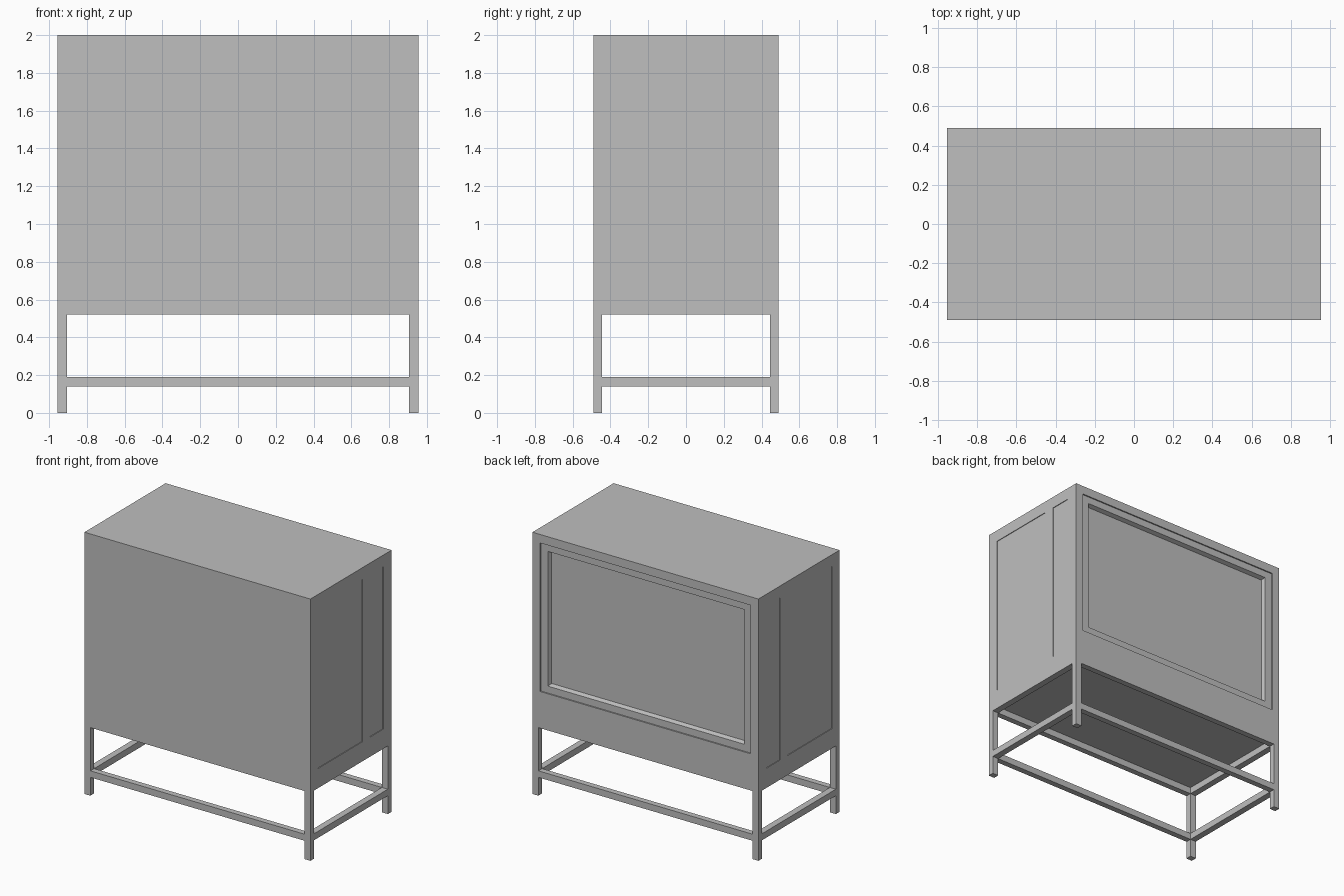
import bpy
import bmesh
from mathutils import Vector

if "Cube" in bpy.data.objects:
    bpy.data.objects.remove(bpy.data.objects["Cube"], do_unlink=True)

GREY = (0.52, 0.52, 0.52, 1.0)
mat = bpy.data.materials.new("plain grey")
mat.use_nodes = True
mat.diffuse_color = GREY
mat.node_tree.nodes["Principled BSDF"].inputs["Base Color"].default_value = GREY

W, D, H = 0.955, 0.49, 2.0      # half width, half depth, height
LEG_X, LEG_Y = 0.05, 0.045      # leg thickness
RAIL_LOW, FLOOR = 0.52, 0.57    # underside of top rails, cabinet floor


def box(name, low, high, taper=0.0):
    """Box between two corners; taper narrows its -y end."""
    low, high = Vector(low), Vector(high)
    mid, size = (low + high) / 2, high - low
    bm = bmesh.new()
    bmesh.ops.create_cube(bm, size=1)
    for v in bm.verts:
        if v.co.y < 0:
            v.co.x *= 1 - 2 * taper / size.x
            v.co.z *= 1 - 2 * taper / size.z
        v.co = Vector(a * b for a, b in zip(v.co, size)) + mid
    mesh = bpy.data.meshes.new(name)
    bm.to_mesh(mesh)
    bm.free()
    mesh.materials.append(mat)
    obj = bpy.data.objects.new(name, mesh)
    bpy.context.collection.objects.link(obj)
    return obj


def carve(target, cutter):
    """Cut a recess and discard the cutter."""
    cutter.hide_render = True
    mod = target.modifiers.new("recess", "BOOLEAN")
    mod.operation = "DIFFERENCE"
    mod.solver = "EXACT"
    mod.object = cutter
    bpy.context.view_layer.objects.active = target
    bpy.ops.object.modifier_apply(modifier=mod.name)
    bpy.data.objects.remove(cutter, do_unlink=True)


# Cabinet with the floor set up between the top rails
cabinet = box("cabinet", (-W, -D, RAIL_LOW), (W, D, H))
carve(cabinet, box("floor_cutter", (LEG_X - W, LEG_Y - D, RAIL_LOW - 0.1),
                   (W - LEG_X, D - LEG_Y, FLOOR)))

# Screen surround and sloped screen recess
carve(cabinet, box("surround_cutter", (-0.89, D - 0.01, 0.80), (0.89, D + 0.1, 1.935)))
carve(cabinet, box("screen_cutter", (-0.84, D - 0.04, 0.845), (0.84, D + 0.01, 1.89), 0.02))

# Shallow side panels: one wide, one narrow on each side
for side in (-1, 1):
    for y0, y1 in ((-0.40, 0.14), (0.23, 0.39)):
        xs = sorted((side * (W - 0.005), side * (W + 0.1)))
        carve(cabinet, box("panel_cutter", (xs[0], y0, 0.67), (xs[1], y1, 1.91)))

# Legs
for sx, side in ((-1, "right"), (1, "left")):
    for sy, end in ((-1, "front"), (1, "back")):
        xs = sorted((sx * W, sx * (W - LEG_X)))
        ys = sorted((sy * D, sy * (D - LEG_Y)))
        box(f"{end}_{side}_leg", (xs[0], ys[0], 0), (xs[1], ys[1], RAIL_LOW))

# Stretchers between the legs
for s, end, side in ((-1, "front", "right"), (1, "back", "left")):
    ys = sorted((s * D, s * (D - LEG_Y)))
    box(f"{end}_stretcher", (LEG_X - W, ys[0], 0.14), (W - LEG_X, ys[1], 0.19))
    xs = sorted((s * W, s * (W - LEG_X)))
    box(f"{side}_stretcher", (xs[0], LEG_Y - D, 0.14), (xs[1], D - LEG_Y, 0.19))
